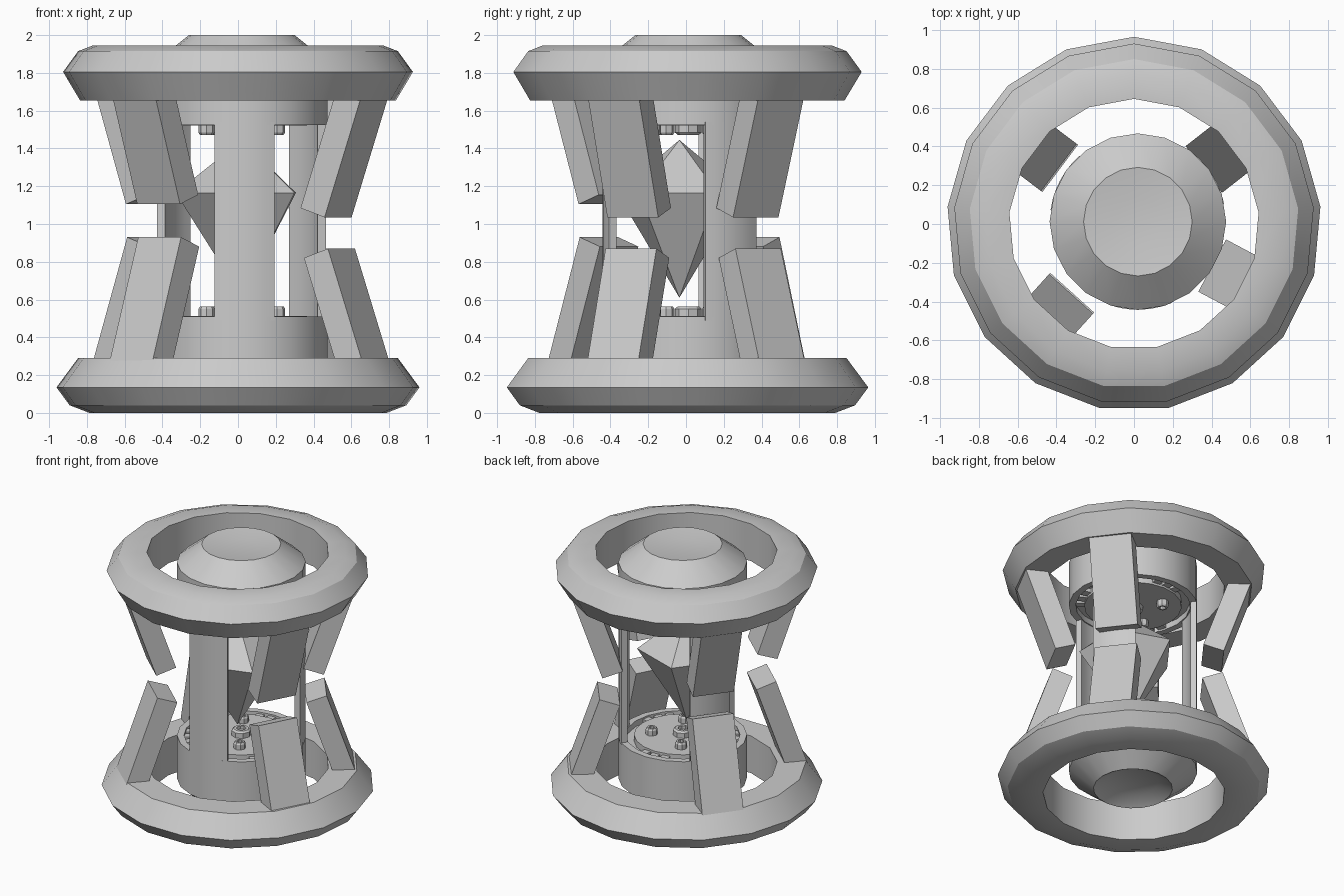
import bpy, bmesh
from math import sin, cos, radians, pi, tan
from mathutils import Vector

if "Cube" in bpy.data.objects:
    bpy.data.objects.remove(bpy.data.objects["Cube"])

CX, CY = 0.02, 0.012      # axis of the inner core
MID = 1.0175              # mirror height of the core


def finish(bm, name, smooth=None):
    bmesh.ops.remove_doubles(bm, verts=bm.verts, dist=1e-5)
    bmesh.ops.recalc_face_normals(bm, faces=bm.faces)
    me = bpy.data.meshes.new(name)
    bm.to_mesh(me)
    bm.free()
    ob = bpy.data.objects.new(name, me)
    bpy.context.collection.objects.link(ob)
    if smooth:
        bpy.ops.object.select_all(action='DESELECT')
        ob.select_set(True)
        bpy.context.view_layer.objects.active = ob
        bpy.ops.object.shade_smooth_by_angle(angle=radians(smooth))
    return ob


def lathe(name, profile, n, centre=(0, 0), start=90, closed=False, smooth=30):
    bm = bmesh.new()
    rows = []
    for i in range(n):
        a = radians(start) + 2 * pi * i / n
        rows.append([bm.verts.new((centre[0] + r * cos(a), centre[1] + r * sin(a), z))
                     for r, z in profile])
    m = len(profile)
    for i in range(n):
        p, q = rows[i], rows[(i + 1) % n]
        for j in range(m if closed else m - 1):
            k = (j + 1) % m
            bm.faces.new((p[j], q[j], q[k], p[k]))
    if not closed:
        bm.faces.new([r[0] for r in rows])
        bm.faces.new([r[-1] for r in rows])
    return finish(bm, name, smooth)


def hull_box(name, corners):
    bm = bmesh.new()
    vs = [bm.verts.new(c) for c in corners]
    for f in ((0, 1, 2, 3), (4, 5, 6, 7), (0, 1, 5, 4), (1, 2, 6, 5), (2, 3, 7, 6), (3, 0, 4, 7)):
        bm.faces.new([vs[i] for i in f])
    return finish(bm, name)


# Outer rings
lathe("bottom_ring", [(0.645, 0), (0.79, 0), (0.895, 0.04), (0.965, 0.135), (0.85, 0.29),
                      (0.645, 0.29)], 17, closed=True)
lathe("top_ring", [(0.645, 1.945), (0.772, 1.945), (0.85, 1.915), (0.93, 1.805),
                   (0.84, 1.655), (0.645, 1.655)], 17, closed=True)


# Slanted legs: the outer face runs from the ring to a square-cut end
def leg(name, az, r_end, z_end, up, width=0.305, thick=0.152, length=0.82):
    a, tilt = radians(az), radians(19)
    out, tan_v = Vector((cos(a), sin(a), 0)), Vector((-sin(a), cos(a), 0))
    axis = out * sin(tilt) + Vector((0, 0, up * cos(tilt)))
    inward = -out * cos(tilt) + Vector((0, 0, up * sin(tilt)))
    end = out * r_end + Vector((0, 0, z_end))
    corners = []
    for s in (0, length):
        for side, depth in ((-1, 0), (1, 0), (1, thick), (-1, thick)):
            corners.append(end + axis * s + tan_v * side * width / 2 + inward * depth)
    hull_box(name, corners)


for nm, az, west in (("front_right", -28, 0), ("back_right", 38, 0),
                     ("back_left", 143, 1), ("front_left", 228, 1)):
    leg(nm + "_upper_leg", az, 0.628 if west else 0.60, 1.105 if west else 1.035, 1,
        length=0.74 if west else 0.81)
    leg(nm + "_lower_leg", az, 0.62, 0.93 if west else 0.87, -1,
        length=0.80 if west else 0.74)

# Core drums, with a grooved plate facing the inside
top = [(0.28, 2.0), (0.455, 1.86), (0.455, 1.525), (0.405, 1.525), (0.405, 1.57),
       (0.345, 1.57), (0.345, 1.522)]
bottom = [(0.18, 0.09), (0.28, 0.035)] + [(r, 2 * MID - z) for r, z in top[1:]]
lathe("core_top_drum", [(0.12, 1.98)] + top, 20, (CX, CY))
lathe("core_bottom_drum", bottom, 20, (CX, CY))

# Three upright straps joining the drums
for k, c in enumerate((-88, 32, 152)):
    bm = bmesh.new()
    sections = []
    for i in range(7):
        a = radians(c - 20.5 + 41 * i / 6)
        sections.append([bm.verts.new((CX + r * cos(a), CY + r * sin(a), z))
                         for r, z in ((0.41, 0.49), (0.454, 0.49), (0.454, 1.54), (0.41, 1.54))])
    for p, q in zip(sections, sections[1:]):
        for j in range(4):
            bm.faces.new((p[j], q[j], q[(j + 1) % 4], p[(j + 1) % 4]))
    bm.faces.new(sections[0])
    bm.faces.new(sections[-1])
    finish(bm, f"core_strap_{k + 1}", 30)


# Bolts on both plates, and small blocks in the grooves
def bolt(name, x, y, z, r, s):
    h = 0.052 * s
    lathe(name, [(r, z), (r, z + h * 0.75), (r * 0.8, z + h), (r * 0.5, z + h),
                 (r * 0.5, z + h * 0.55)], 8, (x, y))


for label, z, s in (("lower", 2 * MID - 1.523, 1), ("upper", 1.523, -1)):
    bolt(label + "_centre_bolt", CX, CY, z, 0.07, s)
    for k in range(4):
        a = radians(32 + 90 * k)
        bolt(f"{label}_bolt_{k + 1}", CX + 0.22 * cos(a), CY + 0.22 * sin(a), z, 0.043, s)
    for k in range(3):
        for d in (-13, 0, 13):
            a = radians(-28 + 120 * k + d)
            o, t = Vector((cos(a), sin(a), 0)), Vector((-sin(a), cos(a), 0))
            base = Vector((CX, CY, z))
            hull_box(f"{label}_groove_block", [
                base + o * r + t * w + Vector((0, 0, h)) for h in (-0.045 * s, -0.015 * s)
                for r, w in ((0.34, -0.03), (0.41, -0.03), (0.41, 0.03), (0.34, 0.03))])

# Five-sided floating crystal
bm = bmesh.new()
apex = bm.verts.new((CX, -0.035, 1.445))
tip = bm.verts.new((CX, -0.035, 0.61))
rim = [bm.verts.new((CX + 0.35 * cos(radians(35 + 72 * i)),
                     -0.035 + 0.35 * sin(radians(35 + 72 * i)), 1.165)) for i in range(5)]
for i in range(5):
    bm.faces.new((rim[i], rim[(i + 1) % 5], apex))
    bm.faces.new((rim[(i + 1) % 5], rim[i], tip))
finish(bm, "crystal")
